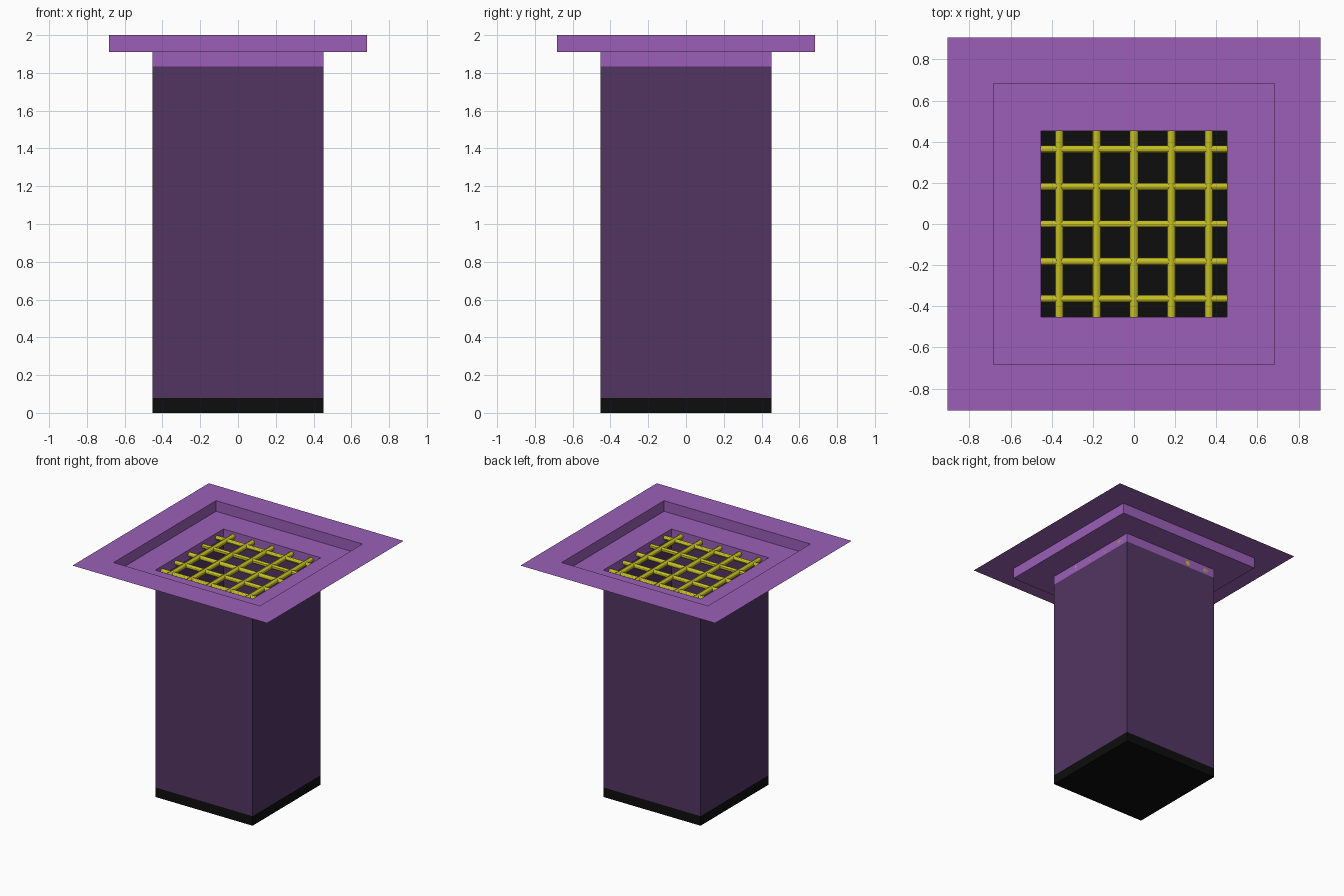
import bpy, bmesh
from math import pi
from mathutils import Matrix

if "Cube" in bpy.data.objects:
    bpy.data.objects.remove(bpy.data.objects["Cube"])


def material(name, srgb):
    rgba = [((c / 255 + 0.055) / 1.055) ** 2.4 if c > 10 else c / 255 / 12.92 for c in srgb] + [1]
    mat = bpy.data.materials.new(name)
    mat.use_nodes = True
    mat.diffuse_color = rgba
    mat.node_tree.nodes["Principled BSDF"].inputs["Base Color"].default_value = rgba
    return mat


light = material("light purple", (155, 95, 183))
dark = material("dark purple", (82, 53, 98))
black = material("black", (13, 13, 13))
yellow = material("yellow", (198, 192, 36))


def make_object(name, bm, mats):
    mesh = bpy.data.meshes.new(name)
    bm.to_mesh(mesh)
    bm.free()
    obj = bpy.data.objects.new(name, mesh)
    bpy.context.collection.objects.link(obj)
    for m in mats:
        mesh.materials.append(m)
    return obj


def square_rings(name, profile, mats, capped=False):
    """Open sheet through square rings (half width, height), one material per step."""
    bm = bmesh.new()
    corners = ((-1, -1), (1, -1), (1, 1), (-1, 1))
    rings = [[bm.verts.new((w * x, w * y, z)) for x, y in corners] for w, z in profile]
    for step, (a, b) in enumerate(zip(rings, rings[1:])):
        for i in range(4):
            j = (i + 1) % 4
            bm.faces.new((a[i], a[j], b[j], b[i])).material_index = step
    if capped:
        bm.faces.new(rings[0][::-1])
    return make_object(name, bm, mats)


HALF = 0.453

# Shaft: black floor and base band, dark walls, light collar
square_rings("shaft", [(HALF, 0), (HALF, 0.08), (HALF, 1.835), (HALF, 1.91)],
             [black, dark, light], capped=True)

# Stepped rim: ledge, riser and outer flange
square_rings("rim", [(HALF, 1.91), (0.682, 1.91), (0.682, 2.0), (0.907, 2.0)],
             [light, light, light])


# Grate of crossing round bars
def grate_bars(name, axis, radius):
    bm = bmesh.new()
    for n in range(-2, 3):
        pos = n * 0.182
        if axis == "X":
            place = Matrix.Translation((0, pos, 1.87)) @ Matrix.Rotation(pi / 2, 4, "Y")
        else:
            place = Matrix.Translation((pos, 0, 1.87)) @ Matrix.Rotation(pi / 2, 4, "X")
        bmesh.ops.create_cone(bm, cap_ends=True, segments=12, radius1=radius,
                              radius2=radius, depth=2 * HALF, matrix=place)
    obj = make_object(name, bm, [yellow])
    bpy.ops.object.select_all(action="DESELECT")
    obj.select_set(True)
    bpy.context.view_layer.objects.active = obj
    bpy.ops.object.shade_smooth_by_angle()


grate_bars("grate_cross_bars", "X", 0.018)
grate_bars("grate_long_bars", "Y", 0.021)
